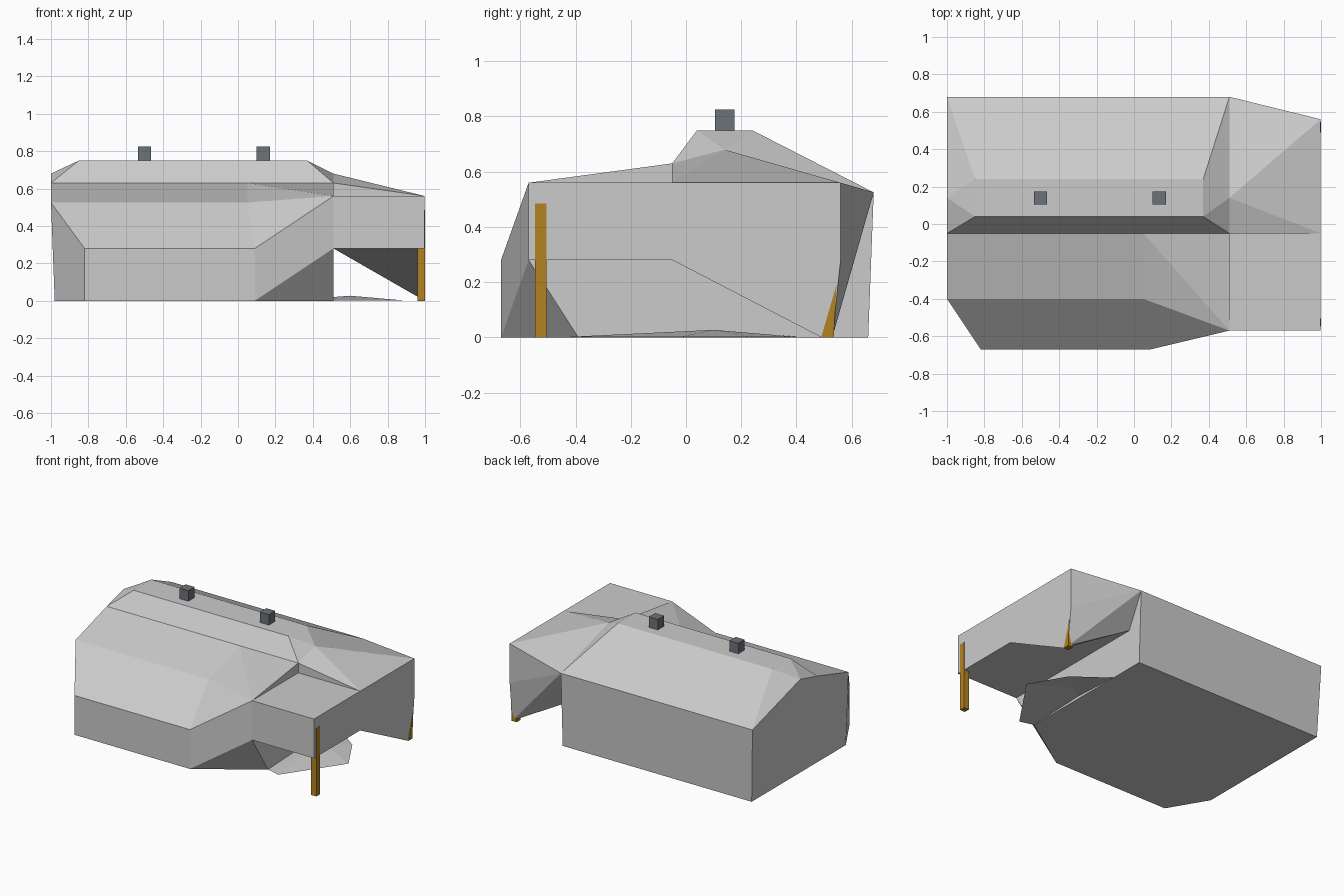
import bpy
import bmesh

cube = bpy.data.objects.get("Cube")
if cube:
    bpy.data.objects.remove(cube, do_unlink=True)


def make_material(name, rgb):
    mat = bpy.data.materials.new(name)
    mat.use_nodes = True
    color = (*rgb, 1)
    mat.diffuse_color = color
    mat.node_tree.nodes["Principled BSDF"].inputs["Base Color"].default_value = color
    return mat


light_grey = make_material("light grey", (.6, .6, .6))
slate = make_material("slate grey", (.15, .17, .19))
ochre = make_material("ochre", (.45, .23, .015))


def faceted(name, mat, points, panels):
    """Flat-sided shell: each panel is a string of corner names."""
    bm = bmesh.new()
    corner = {key: bm.verts.new(co) for key, co in points.items()}
    for panel in panels:
        bm.faces.new([corner[key] for key in panel.split()])
    bmesh.ops.recalc_face_normals(bm, faces=bm.faces)
    mesh = bpy.data.meshes.new(name)
    bm.to_mesh(mesh)
    bm.free()
    mesh.materials.append(mat)
    obj = bpy.data.objects.new(name, mesh)
    bpy.context.collection.objects.link(obj)
    return obj


def box(name, mat, low, high):
    bpy.ops.mesh.primitive_cube_add(size=1)
    obj = bpy.context.object
    obj.name = name
    obj.location = [(a + b) / 2 for a, b in zip(low, high)]
    obj.scale = [b - a for a, b in zip(low, high)]
    obj.data.materials.append(mat)
    return obj


# Shared levels and lines of the building
LEFT, JOIN, END = -1, .51, .998
FRONT, STEP, BACK = -.67, -.05, .68
SILL, EAVE, DECK, LEDGE, GABLE, RIDGE = .28, .525, .56, .63, .68, .75
wing_front, wing_back = -.57, .56

# Main hall: chamfered front, hipped raised ridge
hall_points = {
    "nose_a": (-.82, FRONT, 0), "nose_b": (.09, FRONT, 0),
    "sill_a": (-.82, FRONT, SILL), "sill_b": (.09, FRONT, SILL),
    "foot_a": (-.98, -.4, 0), "foot_b": (JOIN, -.39, 0),
    "eave_a": (LEFT, -.4, EAVE), "eave_b": (.05, -.4, EAVE),
    "corner_low": (JOIN, wing_front, SILL), "corner_top": (JOIN, wing_front, DECK),
    "step_a": (LEFT, STEP, LEDGE), "step_m": (.05, STEP, LEDGE), "step_b": (JOIN, STEP, LEDGE),
    "gable_a": (LEFT, .14, GABLE), "gable_b": (JOIN, .14, GABLE),
    "ridge_a": (-.85, .04, RIDGE), "ridge_b": (.37, .04, RIDGE),
    "ridge_c": (.37, .24, RIDGE), "ridge_d": (-.85, .24, RIDGE),
    "rear_a": (LEFT, BACK, EAVE), "rear_b": (JOIN, BACK, EAVE),
    "base_a": (-.98, .66, 0), "base_b": (JOIN, .66, 0),
}
faceted("main_hall", light_grey, hall_points, [
    "nose_a nose_b sill_b sill_a",                   # front wall
    "nose_a sill_a eave_a foot_a",                   # left chamfer
    "sill_a sill_b eave_b eave_a",                   # front slope
    "nose_b corner_low sill_b",
    "sill_b corner_low corner_top",
    "sill_b corner_top eave_b",
    "nose_b foot_b corner_low",                      # undercut
    "eave_a eave_b step_m step_a",                   # lower roof
    "eave_b corner_top step_m",
    "step_m corner_top step_b",
    "step_a step_m step_b ridge_b ridge_a",          # clerestory
    "ridge_a ridge_b ridge_c ridge_d",
    "ridge_c ridge_d rear_a rear_b",                 # rear roof
    "step_a ridge_a gable_a", "gable_a ridge_a ridge_d",
    "gable_a ridge_d rear_a",                        # left hip
    "step_b ridge_b gable_b", "gable_b ridge_b ridge_c",
    "gable_b ridge_c rear_b",                        # right hip
    "foot_a eave_a step_a gable_a rear_a base_a",    # side walls
    "foot_b corner_low corner_top step_b gable_b rear_b base_b",
    "base_a rear_a rear_b base_b",                   # rear wall
    "nose_a nose_b foot_b base_b base_a foot_a",     # floor
])

# Raised side wing joined to the hall
wing_points = {
    "front_low": (JOIN, wing_front, SILL), "front_top": (JOIN, wing_front, DECK),
    "end_low": (END, wing_front, SILL), "end_top": (END, wing_front, DECK),
    "mid_low": (END, STEP, SILL), "mid_top": (END, STEP, DECK),
    "inner": (JOIN, STEP, DECK), "step": (JOIN, STEP, LEDGE),
    "gable": (JOIN, .14, GABLE), "rear": (JOIN, BACK, EAVE),
    "under": (JOIN, wing_back, SILL),
    "toe_a": (END, .49, 0), "toe_b": (END, .53, 0),
    "back_low": (END, wing_back, SILL), "back_top": (END, wing_back, DECK),
}
faceted("side_wing", light_grey, wing_points, [
    "front_low end_low end_top front_top",
    "front_top end_top mid_top inner",               # flat deck
    "inner mid_top step",
    "step mid_top gable", "gable mid_top back_top", "gable back_top rear",
    "end_low mid_low toe_a toe_b back_low back_top mid_top end_top",
    "front_low end_low mid_low under",               # soffit
    "mid_low toe_a under", "toe_a toe_b under",
    "rear under toe_b", "rear toe_b back_low", "rear back_low back_top",
])

# Roof vents
for side, x in (("left", .135), ("right", -.5)):
    box(side + "_roof_vent", slate, (x - .035, .105, RIDGE), (x + .035, .175, .825))

# Support posts under the wing
box("front_post", ochre, (.96, -.547, 0), (1, -.505, .485))
brace = {side + key: (x, y, z)
         for side, x in (("in_", .96), ("out_", 1))
         for key, y, z in (("a", .49, 0), ("b", .535, 0), ("c", .545, .19))}
faceted("rear_post", ochre, brace, [
    "in_a in_b in_c", "out_a out_b out_c",
    "in_a in_b out_b out_a", "in_b in_c out_c out_b", "in_c in_a out_a out_c"])

# Low uneven ground apron beneath the wing
rim = [(JOIN, -.39), (.61, -.42), (.885, -.02), (.74, .23), (JOIN, .4)]
apron = {f"rim{i}": (x, y, .002) for i, (x, y) in enumerate(rim)}
apron["crown"] = (.6, .1, .027)
apron["wall"] = (JOIN, .05, .02)
faceted("ground_apron", light_grey, apron,
        [f"rim{i} rim{i + 1} crown" for i in range(len(rim) - 1)]
        + ["rim0 crown wall", f"wall crown rim{len(rim) - 1}"])
